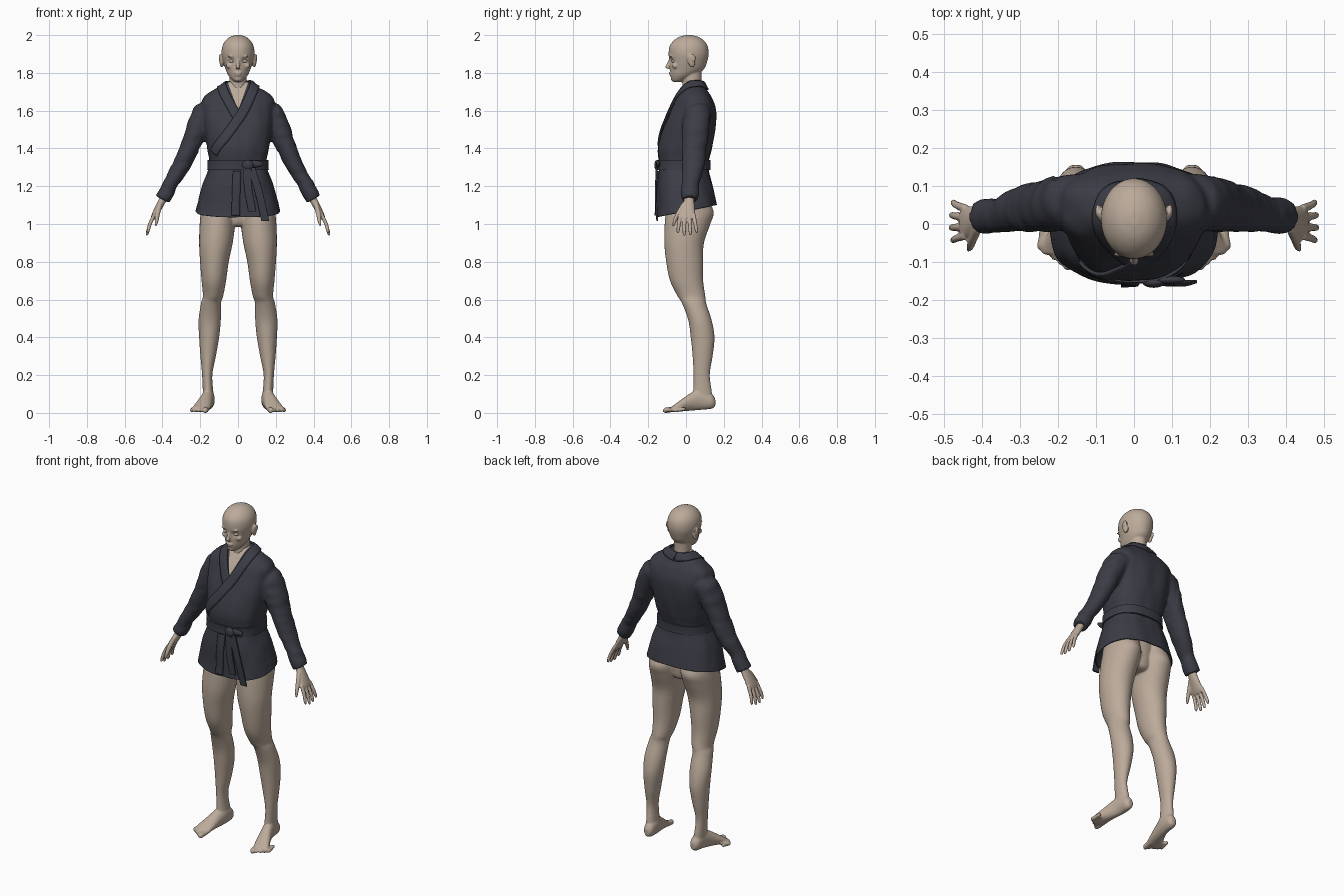
import bpy, bmesh, math
from mathutils import Vector, Matrix, noise
from mathutils.bvhtree import BVHTree

if "Cube" in bpy.data.objects:
    bpy.data.objects.remove(bpy.data.objects["Cube"])

X, Y, Z = Vector((1, 0, 0)), Vector((0, 1, 0)), Vector((0, 0, 1))


def material(name, rgb):
    m = bpy.data.materials.new(name)
    m.use_nodes = True
    m.diffuse_color = (*rgb, 1)
    bsdf = m.node_tree.nodes["Principled BSDF"]
    bsdf.inputs["Base Color"].default_value = (*rgb, 1)
    bsdf.inputs["Roughness"].default_value = 0.7
    return m


SKIN = material("skin", (0.50, 0.405, 0.325))
CLOTH = material("dark cloth", (0.044, 0.046, 0.060))


def spline(points, steps):
    """Catmull-Rom samples through points of any dimension."""
    pts = [Vector(p) for p in points]
    out = []
    for i in range(len(pts) - 1):
        a, b, c, d = pts[max(i - 1, 0)], pts[i], pts[i + 1], pts[min(i + 2, len(pts) - 1)]
        for k in range(steps):
            t = k / steps
            out.append(0.5 * (2 * b + (c - a) * t + (2 * a - 5 * b + 4 * c - d) * t * t
                              + (3 * b - a - 3 * c + d) * t ** 3))
    return out + [pts[-1]]


def loft(bm, rings, u=X, v=Y, power=2, seg=32, steps=5, side=1):
    """Closed tube through rings (x, y, z, radius along u, radius along v)."""
    flip = Vector((side, 1, 1))
    loops = []
    for r in spline(rings, steps):
        loop = []
        for k in range(seg):
            a = math.tau * k / seg
            c, s = math.cos(a), math.sin(a)
            c, s = (math.copysign(abs(w) ** (2 / power), w) for w in (c, s))
            loop.append(bm.verts.new((Vector(r[:3]) + u * c * r[3] + v * s * r[4]) * flip))
        loops.append(loop)
    for a, b in zip(loops, loops[1:]):
        for k in range(seg):
            n = (k + 1) % seg
            bm.faces.new((a[k], a[n], b[n], b[k]))
    bm.faces.new(loops[0])
    bm.faces.new(loops[-1])


def blob(bm, loc, size, tilt=0):
    mat = Matrix.Translation(loc) @ Matrix.Rotation(tilt, 4, "X") @ Matrix.Diagonal((*size, 1))
    bmesh.ops.create_uvsphere(bm, u_segments=20, v_segments=14, radius=1, matrix=mat)


def shade(mesh, angle):
    for p in mesh.polygons:
        p.use_smooth = True
    mesh.set_sharp_from_angle(angle=math.radians(angle))


def finish(name, bm, mat, voxel=0, keep=1, smooth=3, angle=60):
    """Make the object; with a voxel size, fuse, relax and thin its mesh."""
    bmesh.ops.recalc_face_normals(bm, faces=bm.faces[:])
    mesh = bpy.data.meshes.new(name)
    bm.to_mesh(mesh)
    bm.free()
    ob = bpy.data.objects.new(name, mesh)
    bpy.context.collection.objects.link(ob)
    if voxel:
        mod = ob.modifiers.new("fuse", "REMESH")
        mod.mode, mod.voxel_size = "VOXEL", voxel
        mod = ob.modifiers.new("relax", "SMOOTH")
        mod.factor, mod.iterations = 0.5, smooth
        if keep < 1:
            ob.modifiers.new("thin out", "DECIMATE").ratio = keep
        bpy.context.view_layer.update()
        graph = bpy.context.evaluated_depsgraph_get()
        ob.data = bpy.data.meshes.new_from_object(ob.evaluated_get(graph))
        ob.modifiers.clear()
    ob.data.materials.clear()
    ob.data.materials.append(mat)
    shade(ob.data, angle)
    return ob


# Legs, hips, feet and toes fused into one skin
bm = bmesh.new()
loft(bm, [(0, .015, .985, .04, .05), (0, .015, 1.02, .09, .08), (0, .015, 1.2, .12, .09)])
for s in (1, -1):
    loft(bm, [(.158, .088, .05, .028, .042), (.158, .088, .1, .028, .050),
              (.163, .083, .2, .027, .043), (.158, .088, .3, .041, .053),
              (.153, .088, .4, .053, .063), (.150, .074, .49, .059, .062),
              (.143, .043, .58, .053, .064), (.132, .028, .62, .054, .074),
              (.128, .003, .7, .065, .088), (.125, -.007, .8, .076, .098),
              (.117, -.010, .9, .089, .105), (.109, .008, 1.0, .094, .121),
              (.105, .020, 1.06, .092, .127), (.1, .015, 1.12, .088, .11),
              (.07, .01, 1.2, .07, .09)], side=s)
    loft(bm, [(.153, .155, .055, .014, .02), (.154, .135, .062, .029, .04),
              (.157, .08, .072, .033, .056), (.168, .03, .06, .036, .048),
              (.186, -.03, .037, .044, .030), (.197, -.065, .022, .047, .019),
              (.203, -.08, .018, .038, .013)], v=Z, side=s)
    for i in range(5):
        r = .015 if i == 0 else .0105
        bx, by = .166 + .018 * i, -.055 + .013 * i
        loft(bm, [(bx, by, .022, r, r), (bx + .004, by - .035, .016, r, r),
                  (bx + .007, by - .056, .014, r, r), (bx + .008, by - .066, .012, r / 2, r / 2)],
             v=Z, seg=12, side=s)
finish("legs", bm, SKIN, .0055, .4)

# Hands
TILT = Vector((.87, 0, .5))
for s, label in ((1, "left"), (-1, "right")):
    bm = bmesh.new()
    loft(bm, [(.37, .02, 1.19, .022, .027), (.395, .017, 1.135, .02, .026),
              (.422, .010, 1.085, .018, .036), (.443, .005, 1.045, .015, .044),
              (.452, .005, 1.028, .011, .042)], u=TILT, side=s)
    for i in range(4):
        y = -.031 + .024 * i
        drop = .012 * abs(i - 1.4)
        loft(bm, [(.443, y, 1.05, .010, .011), (.466, y * 1.2, 1.0, .010, .010),
                  (.481 - drop / 3, y * 1.35, .95 + drop, .009, .009),
                  (.486 - drop / 3, y * 1.4, .934 + drop, .004, .005)],
             u=TILT, seg=12, side=s)
    loft(bm, [(.41, -.005, 1.11, .014, .018), (.424, -.038, 1.06, .013, .014),
              (.431, -.058, 1.02, .011, .011), (.436, -.068, .99, .005, .005)],
         u=TILT, seg=14, side=s)
    finish(label + "_hand", bm, SKIN, .004, .6, 2)

# Head, neck, ears and facial forms
bm = bmesh.new()
loft(bm, [(0, -.045, 1.752, .018, .022), (0, -.035, 1.765, .034, .041),
          (0, -.014, 1.79, .053, .069), (0, .005, 1.82, .066, .090),
          (0, .012, 1.86, .079, .100), (0, .014, 1.9, .087, .106),
          (0, .014, 1.94, .083, .101), (0, .015, 1.97, .067, .081),
          (0, .015, 1.99, .043, .052), (0, .015, 2.0, .014, .018)], seg=48)
loft(bm, [(0, .045, 1.64, .08, .07), (0, .037, 1.69, .052, .056),
          (0, .032, 1.74, .046, .051), (0, .03, 1.83, .047, .053)])
loft(bm, [(0, -.082, 1.875, .006, .008), (0, -.091, 1.85, .008, .010),
          (0, -.098, 1.831, .012, .011), (0, -.092, 1.822, .013, .007)], seg=16)
blob(bm, (0, -.081, 1.800), (.021, .009, .0055))
blob(bm, (0, -.079, 1.789), (.018, .009, .0060))
blob(bm, (0, -.068, 1.768), (.018, .012, .012))
for s in (1, -1):
    blob(bm, (s * .086, .028, 1.865), (.012, .020, .036), .2)
    blob(bm, (s * .095, .034, 1.878), (.007, .018, .022), .2)
    blob(bm, (s * .032, -.080, 1.887), (.024, .008, .005))
    blob(bm, (s * .046, -.055, 1.838), (.017, .018, .016))
head = finish("head", bm, SKIN, .004, .6)
for vert in head.data.vertices:
    for s in (1, -1):
        d = (vert.co - Vector((s * .034, -.083, 1.863))).length
        vert.co.y += .011 * math.exp(-(d / .016) ** 2)
for s, label in ((1, "left"), (-1, "right")):
    bm = bmesh.new()
    blob(bm, (s * .034, -.065, 1.862), (.016, .013, .009))
    finish(label + "_eye", bm, SKIN)

# Jacket body, sleeves and cuffs
bm = bmesh.new()
loft(bm, [(0, .005, .96, .245, .175), (0, .005, 1.08, .221, .160), (0, -.005, 1.2, .19, .147),
          (0, -.012, 1.31, .15, .130), (0, -.005, 1.4, .163, .143), (0, .015, 1.5, .178, .139),
          (0, .038, 1.6, .19, .121), (0, .043, 1.66, .19, .098), (0, .043, 1.7, .148, .074),
          (0, .043, 1.735, .085, .053), (0, .043, 1.752, .068, .047)], power=2.5, seg=64)
for s in (1, -1):
    loft(bm, [(.13, .065, 1.62, .04, .05), (.153, .062, 1.6, .070, .070),
              (.193, .055, 1.55, .066, .073), (.255, .045, 1.41, .052, .066),
              (.305, .038, 1.3, .046, .058), (.365, .022, 1.2, .037, .043),
              (.398, .02, 1.13, .037, .042)], u=TILT, side=s)
    loft(bm, [(.358, .022, 1.212, .041, .047), (.4, .02, 1.128, .042, .046)], u=TILT, side=s)
jacket = finish("jacket", bm, CLOTH, .009)
mesh = jacket.data
mesh.materials.append(SKIN)

# Soft folds, a sloping hem and the open neckline
bm = bmesh.new()
bm.from_mesh(mesh)
bm.normal_update()
for vert in bm.verts:
    c = vert.co
    arm = abs(c.x) > .21 and c.z > 1.1
    freq = Vector((9, 9, 24)) if arm else Vector((17, 17, 6))
    c += vert.normal * .005 * noise.noise(c * freq)
for height, normal in ((1.068, (0, -.2, 1)), (1.6, (1, 0, -.36)), (1.6, (1, 0, .36))):
    bmesh.ops.bisect_plane(bm, geom=bm.verts[:] + bm.edges[:] + bm.faces[:], dist=1e-5,
                           plane_co=(0, 0, height), plane_no=normal, clear_inner=height < 1.5)
for f in bm.faces:
    c = f.calc_center_median()
    f.material_index = int(c.z > 1.6 and c.y < .04 and abs(c.x) < .36 * (c.z - 1.6))
surface = BVHTree.FromBMesh(bm)
bm.to_mesh(mesh)
bm.free()
shade(mesh, 60)
mod = jacket.modifiers.new("cloth thickness", "SOLIDIFY")
mod.thickness, mod.offset = .005, -1


def band(name, points, half, lift):
    """Strip of cloth lying on the jacket surface."""
    path = spline(points, 10)
    bm = bmesh.new()
    rows = []
    for i, p in enumerate(path):
        along = (path[min(i + 1, len(path) - 1)] - path[max(i - 1, 0)]).normalized()
        base, normal, *_ = surface.find_nearest(p)
        across = along.cross(normal).normalized() * half
        row = []
        for t in (-1, -.5, 0, .5, 1):
            spot, *_ = surface.find_nearest(base + across * t)
            row.append(bm.verts.new(spot + normal * lift))
        rows.append(row)
    for a, b in zip(rows, rows[1:]):
        for k in range(4):
            bm.faces.new((a[k], a[k + 1], b[k + 1], b[k]))
    ob = finish(name, bm, CLOTH, angle=40)
    mod = ob.modifiers.new("thickness", "SOLIDIFY")
    mod.thickness, mod.offset = .009, 0


NECK = [(0, .1, 1.73), (.055, .08, 1.735), (.078, .03, 1.725), (.072, -.03, 1.69)]
band("under_lapel", [(-x, y, z) for x, y, z in NECK] + [(-.035, -.07, 1.62), (.01, -.11, 1.54)],
     .025, .003)
band("over_lapel", NECK + [(.024, -.09, 1.59), (-.045, -.13, 1.49), (-.125, -.11, 1.375)],
     .026, .007)
band("skirt_edge", [(-.005, -.15, 1.28), (-.01, -.15, 1.16), (-.012, -.16, 1.045)], .022, .004)

# Belt, knot and hanging ends
bm = bmesh.new()
loft(bm, [(0, -.012, 1.287, .163, .142), (0, -.012, 1.312, .161, .141),
          (0, -.012, 1.338, .161, .142)], power=2.5, seg=64)
finish("belt", bm, CLOTH, angle=40)
bm = bmesh.new()
blob(bm, (.052, -.154, 1.312), (.03, .014, .026))
blob(bm, (.09, -.147, 1.318), (.045, .011, .018))
finish("belt_knot", bm, CLOTH)
for name, pts in (("inner_belt_end", [(.05, -.156, 1.3), (.052, -.158, 1.2), (.076, -.158, 1.065)]),
                  ("outer_belt_end", [(.07, -.154, 1.3), (.112, -.160, 1.16), (.145, -.152, 1.015)])):
    bm = bmesh.new()
    loft(bm, [(*p, .021, .005) for p in pts], power=6, seg=24, steps=8)
    finish(name, bm, CLOTH, angle=40)
